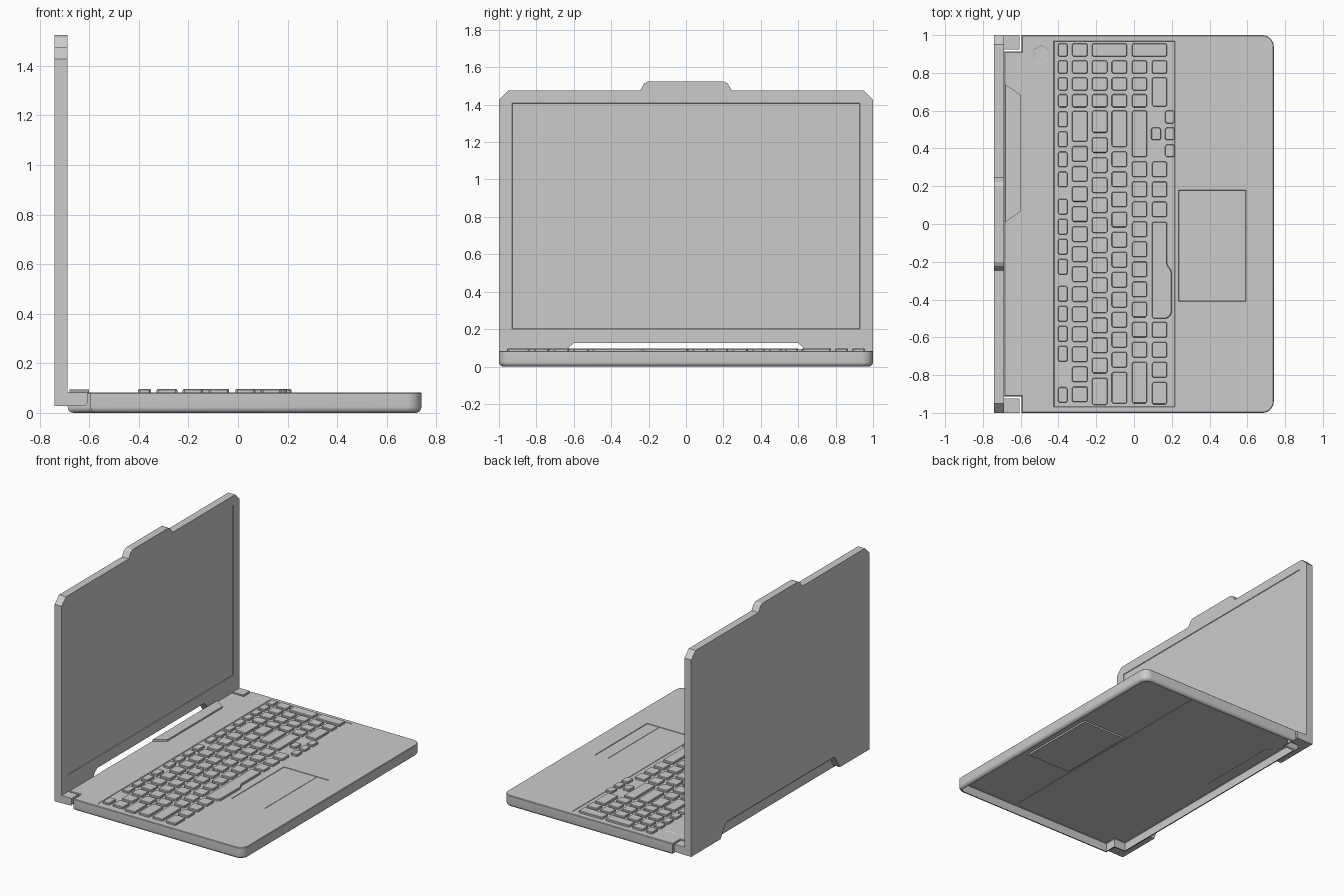
import bpy, bmesh, math
from mathutils import Vector

if "Cube" in bpy.data.objects:
    bpy.data.objects.remove(bpy.data.objects["Cube"])

TOP = 0.083          # height of the base deck


def flat(p, h):      # outline lies in x,y and rises in z
    return Vector((p[0], p[1], h))


def upright(p, h):   # outline lies in y,z and rises in x
    return Vector((h, p[0], p[1]))


def sideways(p, h):  # outline lies in z,x and rises in y
    return Vector((p[1], h, p[0]))


def rect(x0, x1, y0, y1):
    return [(x0, y0), (x1, y0), (x1, y1), (x0, y1)]


def inset(pts, d):
    """Mitred inward offset of a counter-clockwise outline."""
    out = []
    for i, p in enumerate(pts):
        a, b, c = Vector(pts[i - 1]), Vector(p), Vector(pts[(i + 1) % len(pts)])
        u, v = (b - a).normalized(), (c - b).normalized()
        n, m = Vector((-u.y, u.x)), Vector((-v.y, v.x))
        out.append(tuple(b + (n + m) * d / (1 + n.dot(m))))
    return out


def clipped(pts, c=0.008):
    """Cut every corner of an outline."""
    out = []
    for i, p in enumerate(pts):
        b = Vector(p)
        for q in (pts[i - 1], pts[(i + 1) % len(pts)]):
            out.append(tuple(b + (Vector(q) - b).normalized() * c))
    return out


def loft(bm, loops, to3=flat, closed=True, holes=()):
    """Stack (outline, height) loops; cap the last, with recesses (outline, depth)."""
    def ring(vs):
        return list(zip(vs, vs[1:] + vs[:1]))
    rings = [[bm.verts.new(to3(p, h)) for p in pts] for pts, h in loops]
    for lo, hi in zip(rings, rings[1:]):
        for (a, b), (d, c) in zip(ring(lo), ring(hi)):
            bm.faces.new((a, b, c, d))
    if closed:
        bm.faces.new(rings[0][::-1])
    h = loops[-1][1]
    if not holes:
        bm.faces.new(rings[-1])
        return
    edges = [bm.edges.get(e) for e in ring(rings[-1])]
    for pts, depth in holes:
        rim = [bm.verts.new(to3(p, h)) for p in pts]
        low = [bm.verts.new(to3(p, h - depth)) for p in inset(pts, 0.003)]
        for (a, b), (d, c) in zip(ring(low), ring(rim)):
            bm.faces.new((d, c, b, a))
        bm.faces.new(low)
        edges += [bm.edges.get(e) for e in ring(rim)]
    up = to3((0, 0), 1) - to3((0, 0), 0)
    res = bmesh.ops.triangle_fill(bm, use_beauty=True, use_dissolve=False,
                                  edges=edges, normal=up)
    for f in res["geom"]:
        if isinstance(f, bmesh.types.BMFace):
            f.normal_update()
            if f.normal.dot(up) < 0:
                f.normal_flip()


def finish(name, bm, smooth=False):
    me = bpy.data.meshes.new(name)
    bm.to_mesh(me)
    bm.free()
    ob = bpy.data.objects.new(name, me)
    bpy.context.collection.objects.link(ob)
    if smooth:
        bpy.ops.object.select_all(action='DESELECT')
        ob.select_set(True)
        bpy.context.view_layer.objects.active = ob
        bpy.ops.object.shade_smooth_by_angle()
    return ob


def part(name, loops, smooth=False, **kw):
    bm = bmesh.new()
    loft(bm, loops, **kw)
    return finish(name, bm, smooth)


# Base: open-bottomed shell with rounded front corners, rounded lower lip, rear notches
half = [(0.68 + 0.06 * math.cos(a), 0.94 + 0.06 * math.sin(a))
        for a in (i * math.pi / 16 for i in range(9))]
half += [(-0.595, 1.0), (-0.595, 0.913), (-0.687, 0.913)]
outline = [(x, -y) for x, y in half[::-1]] + half
r = 0.024
loops = []
for i in range(6):
    a = i * math.pi / 10
    loops.append((inset(outline, r * (1 - math.sin(a))), r * (1 - math.cos(a))))
loops += [(outline, TOP - 0.004), (inset(outline, 0.004), TOP)]
tray = rect(-0.425, 0.218, -0.97, 0.97)
pad = rect(0.235, 0.592, -0.41, 0.18)
hexagon = [(-0.49 + 0.048 * math.cos(i * math.pi / 3 + math.pi / 2),
            0.90 + 0.048 * math.sin(i * math.pi / 3 + math.pi / 2)) for i in range(6)]
# the deck holds a keyboard tray, a touchpad recess and a hexagonal power button recess
part("base_shell", loops, True, closed=False,
     holes=[(tray, 0.003), (pad, 0.010), (hexagon, 0.002)])

# Touchpad and its button strip
for name, x0, x1 in (("touchpad", 0.237, 0.494), ("touchpad_button", 0.497, 0.589)):
    surface = rect(x0, x1, -0.408, 0.178)
    part(name, [(surface, TOP - 0.009), (surface, TOP - 0.003)])

# Keyboard: all the keys as slightly tapered caps with cut corners
keys = bmesh.new()


def cap(pts):
    pts = clipped([(x + 0.002, y - 0.005) for x, y in pts])
    loft(keys, [(pts, TOP - 0.002), (pts, TOP + 0.009), (inset(pts, 0.003), TOP + 0.013)])


def row(x0, x1, y, lengths, gap=0.0241):
    for n in lengths:
        cap(rect(x0, x1, y - n, y))
        y -= n + gap


K = 0.082
rows = [(-0.405, -0.353), (-0.330, -0.247), (-0.225, -0.143),
        (-0.120, -0.038), (-0.013, 0.068), (0.093, 0.174)]
for y in (0.600, 0.138, -0.323):                       # function keys
    row(*rows[0], y, [K] * 4)
row(*rows[0], -0.859, [K])
row(*rows[1], 0.603, [0.162] + [K] * 13)               # number row
row(*rows[2], 0.605, [0.117] + [K] * 12 + [0.143])     # letter rows
row(*rows[3], 0.605, [0.193] + [K] * 11 + [0.167])
row(*rows[4], 0.605, [0.245] + [K] * 10 + [0.219])
row(*rows[5], 0.335, [K] * 3)                          # bottom row
row(*rows[5], -0.514, [K, K, K, 0.117])
cap([(0.093, -0.495), (0.175, -0.495), (0.196, -0.472), (0.196, -0.242),
     (0.174, -0.212), (0.174, 0.016), (0.093, 0.016)])  # space bar
for x0, x1 in rows[:5]:                                # number pad
    row(x0, x1, 0.871, [0.069] * 3, 0.0205)
row(*rows[5], 0.871, [0.069, 0.154], 0.0205)
for x0, x1 in rows[:2] + [(rows[2][0], rows[3][1]), (rows[4][0], rows[5][1])]:
    row(x0, x1, 0.961, [0.069])
row(0.163, 0.213, 0.605, [0.067] * 3, 0.0225)          # arrow keys
row(0.089, 0.140, 0.5155, [0.067])
finish("keyboard_keys", keys)

# Raised deck plate by the hinge
plate = [(-0.68, 0.01), (-0.602, 0.065), (-0.602, 0.685), (-0.68, 0.74)]
part("deck_plate", [(plate, TOP - 0.002), (plate, TOP + 0.012)])

# Lid: chamfered corners, camera bump on top, cut-away between the hinges
side = [(0.60, 0.125), (0.625, 0.105), (0.67, 0.028), (1.0, 0.028), (1.0, 1.427),
        (0.95, 1.476), (0.245, 1.476), (0.222, 1.514), (0.20, 1.525)]
lid = side + [(-y, z) for y, z in side[::-1]]
screen = rect(-0.93, 0.93, 0.20, 1.41)
part("lid", [(lid, -0.741), (lid, -0.687)], to3=upright, holes=[(screen, 0.004)])

# Hinge blocks joining the lid to the base notches
block = [(0.028, -0.70), (TOP, -0.70), (TOP, -0.607), (0.04, -0.607), (0.03, -0.615)]
for name, y0 in (("hinge_left", -1.0), ("hinge_right", 0.925)):
    bm = bmesh.new()
    loft(bm, [(block, y0), (block, y0 + 0.075)], to3=sideways)
    bmesh.ops.recalc_face_normals(bm, faces=bm.faces)
    finish(name, bm)
